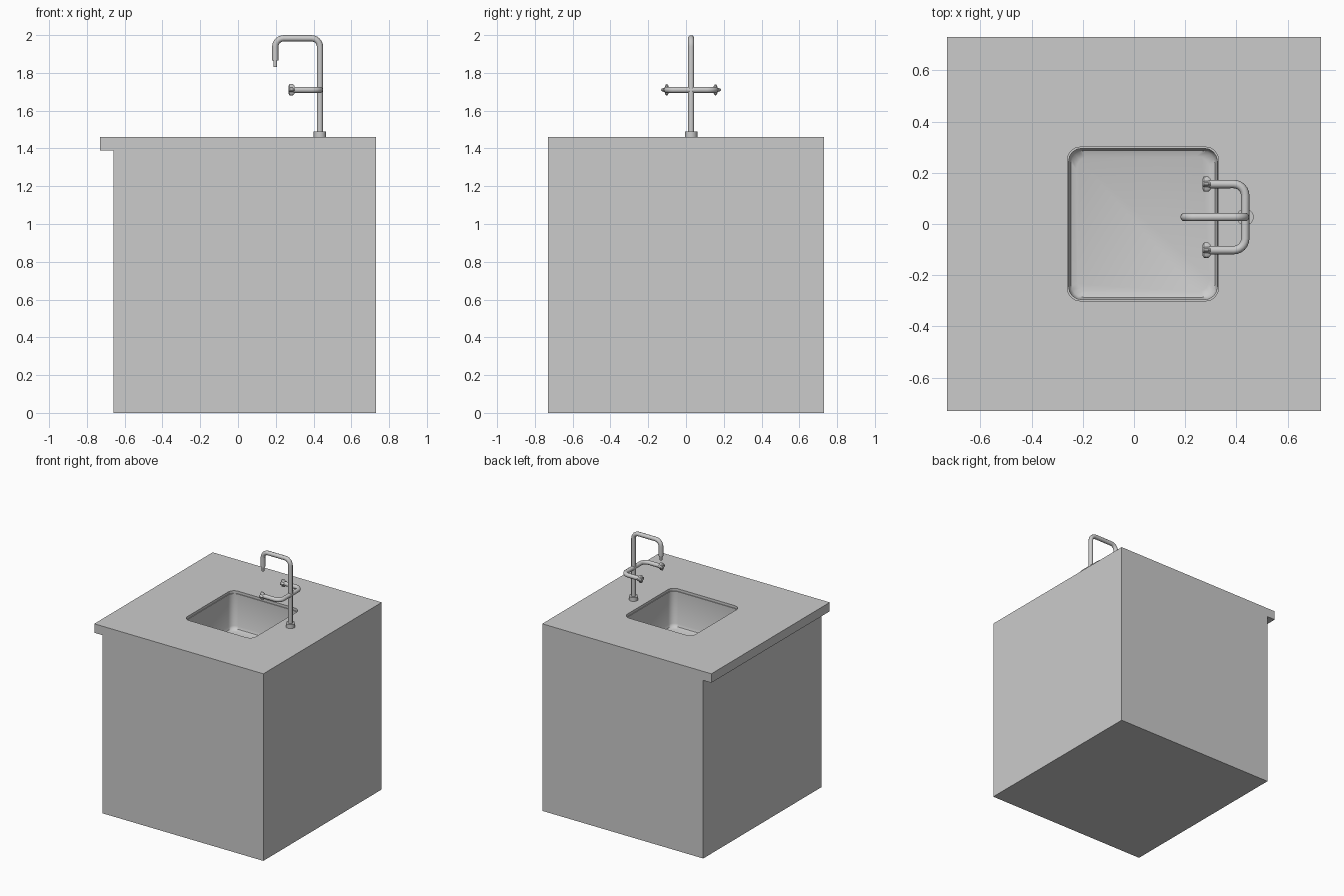
import bpy, bmesh
from math import pi, sin, cos
from mathutils import Vector, Matrix

if "Cube" in bpy.data.objects:
    bpy.data.objects.remove(bpy.data.objects["Cube"])


def mesh_object(name, bm, smooth=None):
    me = bpy.data.meshes.new(name)
    bm.to_mesh(me)
    bm.free()
    ob = bpy.data.objects.new(name, me)
    bpy.context.collection.objects.link(ob)
    if smooth:
        finish_smooth(ob, smooth)
    return ob


def select(ob):
    bpy.ops.object.select_all(action='DESELECT')
    ob.select_set(True)
    bpy.context.view_layer.objects.active = ob


def finish_smooth(ob, angle):
    select(ob)
    bpy.ops.object.shade_smooth_by_angle(angle=angle)


def box(name, lo, hi, open_top=False):
    lo, hi = Vector(lo), Vector(hi)
    bm = bmesh.new()
    bmesh.ops.create_cube(bm, size=1)
    for v in bm.verts:
        v.co = (lo + hi) / 2 + v.co * (hi - lo)
    if open_top:
        bm.normal_update()
        top = [f for f in bm.faces if f.normal.z > 0.9]
        bmesh.ops.delete(bm, geom=top, context='FACES_ONLY')
    return mesh_object(name, bm)


def loft(name, rings, cap_start=True, cap_end=True, smooth=None):
    bm = bmesh.new()
    loops = [[bm.verts.new(p) for p in r] for r in rings]
    n = len(loops[0])
    for a, b in zip(loops, loops[1:]):
        for i in range(n):
            j = (i + 1) % n
            bm.faces.new((a[i], a[j], b[j], b[i]))
    if cap_start:
        bm.faces.new(loops[0][::-1])
    if cap_end:
        bm.faces.new(loops[-1])
    if cap_start and cap_end:
        bmesh.ops.recalc_face_normals(bm, faces=bm.faces)
    return mesh_object(name, bm, smooth)


def sink_ring(z, inset):
    hx, hy, r, steps = 0.295 - inset, 0.30 - inset, 0.05, 4
    pts = []
    for q, (sx, sy) in enumerate([(1, 1), (-1, 1), (-1, -1), (1, -1)]):
        for k in range(steps + 1):
            a = (q + k / steps) * pi / 2
            pts.append((0.035 + sx * (hx - r) + r * cos(a), sy * (hy - r) + r * sin(a), z))
    return pts


def tube(name, corners, radius, bend=0.045, steps=6):
    pts = [Vector(c) for c in corners]
    path = [pts[0]]
    for a, p, b in zip(pts, pts[1:], pts[2:]):
        u, w = (a - p).normalized(), (b - p).normalized()
        centre = p + (u + w) * bend
        for k in range(steps + 1):
            t = k / steps * pi / 2
            path.append(centre - w * bend * cos(t) - u * bend * sin(t))
    path.append(pts[-1])
    cu = bpy.data.curves.new(name, 'CURVE')
    cu.dimensions = '3D'
    cu.bevel_depth, cu.bevel_resolution, cu.use_fill_caps = radius, 3, True
    sp = cu.splines.new('POLY')
    sp.points.add(len(path) - 1)
    for q, p in zip(sp.points, path):
        q.co = (*p, 1)
    ob = bpy.data.objects.new(name, cu)
    bpy.context.collection.objects.link(ob)
    select(ob)
    bpy.ops.object.convert(target='MESH')
    finish_smooth(bpy.context.object, 0.7)


def cylinder(name, x, y, z0, z1, r, n=20):
    ring = lambda z: [(x + r * cos(2 * pi * i / n), y + r * sin(2 * pi * i / n), z) for i in range(n)]
    return loft(name, [ring(z0), ring(z1)], smooth=0.7)


# Cabinet and countertop overhanging on one side
box("cabinet", (-0.66, -0.73, 0), (0.73, 0.73, 1.39), open_top=True)
counter = box("countertop", (-0.73, -0.73, 1.39), (0.73, 0.73, 1.46))

# Sink opening
cutter = loft("sink_cutter", [sink_ring(1.35, 0), sink_ring(1.5, 0)])
mod = counter.modifiers.new("opening", 'BOOLEAN')
mod.operation, mod.object, mod.solver = 'DIFFERENCE', cutter, 'EXACT'
select(counter)
bpy.ops.object.modifier_apply(modifier=mod.name)
bpy.data.objects.remove(cutter)

# Sink bowl with a fine lip
loft("sink_bowl", [sink_ring(1.44, 0), sink_ring(1.44, 0.005), sink_ring(1.19, 0.006),
                   sink_ring(1.17, 0.014), sink_ring(1.162, 0.035)],
     cap_start=False, smooth=0.8)

# Tap: base collar, gooseneck pipe and nozzle
TX, TY, R = 0.434, 0.027, 0.0165
cylinder("tap_base", TX, TY, 1.46, 1.49, 0.033)
tube("tap_pipe", [(TX, TY, 1.47), (TX, TY, 1.983), (0.197, TY, 1.983), (0.197, TY, 1.865)], R)
cylinder("tap_nozzle", 0.197, TY, 1.832, 1.87, 0.0095, 12)

# U-shaped handle pipe
HY = 0.129
tube("handle_pipe", [(0.29, TY + HY, 1.71), (TX, TY + HY, 1.71),
                     (TX, TY - HY, 1.71), (0.29, TY - HY, 1.71)], R)


# Four-lobed knobs at the pipe ends
def knob_ring(x, y, size):
    pts = []
    for i in range(32):
        a = 2 * pi * i / 32
        r = size * (0.77 + 0.23 * cos(4 * a))
        pts.append((x, y + r * cos(a), 1.71 + r * sin(a)))
    return pts


for side, s in (("left", -1), ("right", 1)):
    y = TY + s * HY
    loft(side + "_knob", [knob_ring(0.267, y, 0.020), knob_ring(0.273, y, 0.030),
                          knob_ring(0.290, y, 0.030), knob_ring(0.299, y, 0.021)], smooth=0.6)
